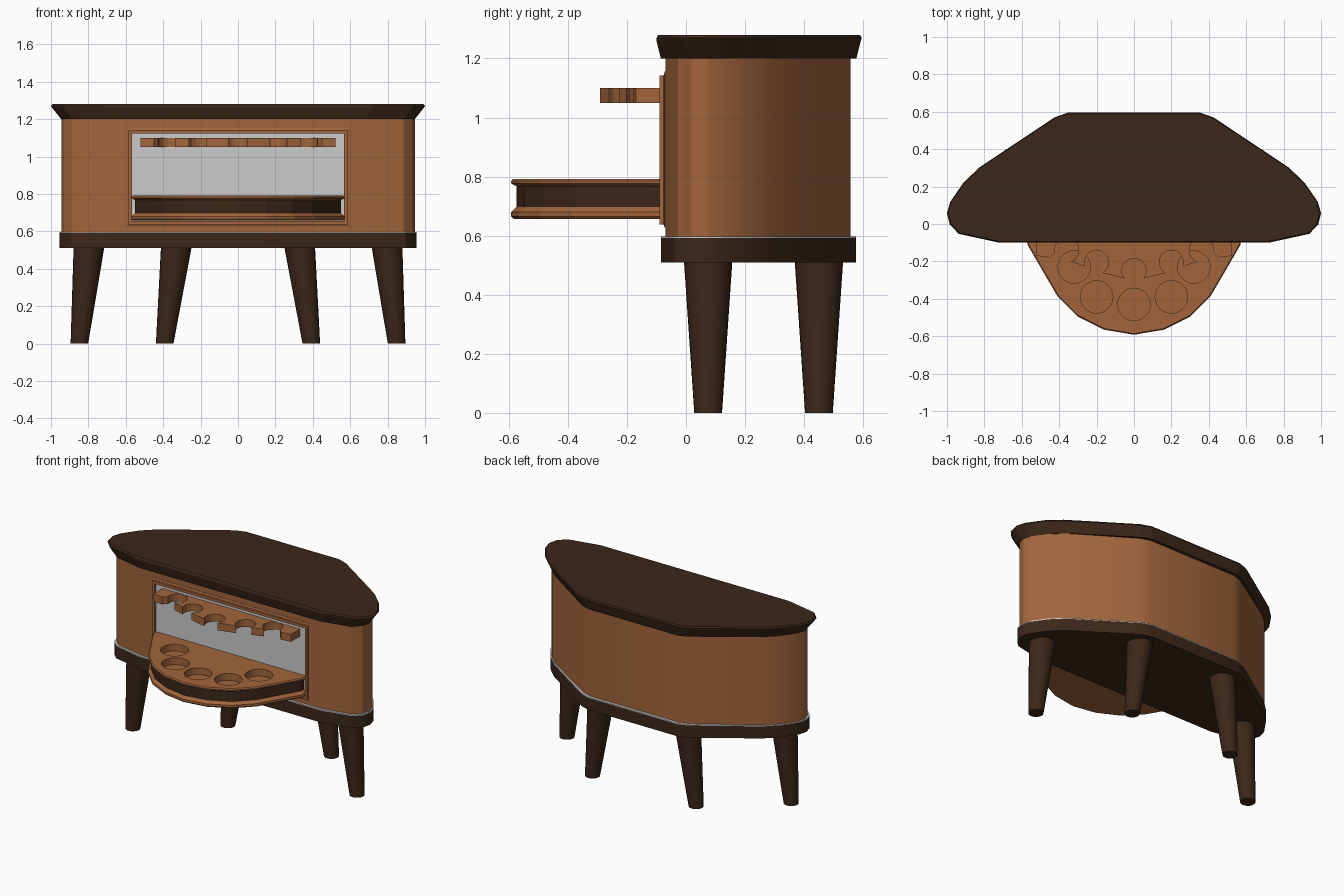
import bpy, bmesh
from math import radians, sin, cos
from mathutils import Vector

if "Cube" in bpy.data.objects:
    bpy.data.objects.remove(bpy.data.objects["Cube"])


def material(name, rgb):
    m = bpy.data.materials.new(name)
    m.diffuse_color = (*rgb, 1)
    m.use_nodes = True
    m.node_tree.nodes["Principled BSDF"].inputs["Base Color"].default_value = m.diffuse_color
    return m


wood = material("light_wood", (0.36, 0.13, 0.045))
dark = material("dark_wood", (0.045, 0.02, 0.01))


def loft(name, rings, mats=(), closed_ends=True, smooth=None, wrap=False):
    """Skin a stack of equal-length rings of 3D points."""
    bm = bmesh.new()
    loops = [[bm.verts.new(p) for p in ring] for ring in rings]
    pairs = list(zip(loops, loops[1:]))
    if wrap:
        pairs.append((loops[-1], loops[0]))
    for a, b in pairs:
        for i in range(len(a)):
            j = (i + 1) % len(a)
            bm.faces.new((a[i], a[j], b[j], b[i]))
    if closed_ends and not wrap:
        bm.faces.new(loops[0])
        bm.faces.new(loops[-1])
    bmesh.ops.recalc_face_normals(bm, faces=bm.faces)
    me = bpy.data.meshes.new(name)
    bm.to_mesh(me)
    bm.free()
    ob = bpy.data.objects.new(name, me)
    bpy.context.collection.objects.link(ob)
    for m in mats:
        me.materials.append(m)
    if smooth:
        bpy.ops.object.select_all(action='DESELECT')
        ob.select_set(True)
        bpy.context.view_layer.objects.active = ob
        bpy.ops.object.shade_smooth_by_angle(angle=radians(smooth))
    return ob


def mirrored(half):
    """Mirror a half outline across x = 0, keeping it one loop."""
    return half + [(-x, y) for x, y in reversed(half) if x > 1e-6]


# shared cabinet plan: half outline from front to back
PLAN = mirrored([(0.72, -0.097), (0.937, -0.05), (0.985, 0.0), (1.0, 0.06), (0.983, 0.12),
                 (0.91, 0.225), (0.825, 0.305), (0.69, 0.395), (0.425, 0.57), (0.355, 0.595)])


def plan(hx, y0, y1, z):
    """Cabinet plan fitted to a half width and a y range."""
    return [(x * hx, y0 + (y + 0.097) / 0.692 * (y1 - y0), z) for x, y in PLAN]


# cabinet
loft("base", [plan(0.955, -0.085, 0.575, 0.51), plan(0.955, -0.085, 0.575, 0.592)], [dark], smooth=30)
loft("base_top_plate", [plan(0.955, -0.085, 0.575, 0.592), plan(0.955, -0.085, 0.575, 0.598)])
loft("body", [plan(0.945, -0.07, 0.557, 0.598), plan(0.945, -0.07, 0.557, 1.2)], [wood], smooth=30)
loft("top", [plan(0.945, -0.085, 0.577, 1.2), plan(0.993, -0.1, 0.592, 1.26),
             plan(1.0, -0.1, 0.595, 1.27), plan(0.992, -0.094, 0.589, 1.28)], [dark])

# splayed tapered legs
for label, y, top_x, foot_x in (("front", 0.075, 0.797, 0.848), ("back", 0.45, 0.33, 0.392)):
    for side, s in (("right", 1), ("left", -1)):
        rings = [[(s * x + r * cos(radians(a)), y + r * sin(radians(a)), z) for a in range(0, 360, 15)]
                 for x, r, z in ((foot_x, 0.047, 0), (top_x, 0.082, 0.515))]
        loft(f"{label}_leg_{side}", rings, [dark], smooth=30)


# opening frame and its grey panel
def rect(hx, z0, z1, y):
    return [(-hx, y, z0), (hx, y, z0), (hx, y, z1), (-hx, y, z1)]


loft("opening_frame", [rect(0.602, 0.627, 1.155, -0.066), rect(0.602, 0.627, 1.155, -0.072),
                       rect(0.586, 0.637, 1.142, -0.076), rect(0.586, 0.637, 1.142, -0.09),
                       rect(0.568, 0.655, 1.124, -0.09), rect(0.568, 0.655, 1.124, -0.066)],
     [wood], wrap=True)
loft("opening_panel", [rect(0.568, 0.655, 1.124, -0.068), rect(0.568, 0.655, 1.124, -0.073)])

# swing-out tray with a recessed dark band
TRAY = mirrored([(0, -0.592), (0.16, -0.565), (0.30, -0.495), (0.41, -0.385),
                 (0.48, -0.265), (0.57, -0.11), (0.57, -0.073)])


def tray_ring(k, z):
    return [(x * k, -0.073 + (y + 0.073) * k, z) for x, y in TRAY]


tray = loft("tray", [tray_ring(k, z) for k, z in
                     ((0.985, 0.657), (1, 0.665), (1, 0.68), (0.965, 0.698),
                      (0.965, 0.767), (1, 0.777), (1, 0.785), (0.988, 0.792))], [wood, dark])
for f in tray.data.polygons:
    if 0.7 < f.center.z < 0.76:
        f.material_index = 1

# round glass recesses cut into the tray
for cx, cy in ((-0.32, -0.23), (-0.2, -0.39), (0, -0.43), (0.2, -0.39), (0.32, -0.23)):
    rings = [[(cx + 0.087 * cos(radians(a)), cy + 0.087 * sin(radians(a)), z)
              for a in range(0, 360, 15)] for z in (0.745, 0.85)]
    cutter = loft("recess_cutter", rings, [wood])
    cutter.hide_render = True
    mod = tray.modifiers.new("recess", 'BOOLEAN')
    mod.operation, mod.object, mod.solver = 'DIFFERENCE', cutter, 'EXACT'
    bpy.context.view_layer.objects.active = tray
    bpy.ops.object.modifier_apply(modifier=mod.name)
    bpy.data.objects.remove(cutter)

# stemware rack: slotted shelf with open round notches
half = []
for cx, cy, tilt in ((0, -0.25, 0), (0.2, -0.205, 20), (0.36, -0.14, 30)):
    start, end = tilt - 140, tilt - 400 + 360
    sweep = 130 if cx == 0 else 260
    first = 90 if cx == 0 else start
    for i in range(13):
        # run around the closed side of the notch
        a = radians(first - sweep * i / 12)
        half.append((cx + 0.065 * cos(a), cy + 0.065 * sin(a)))
half += [(0.45, -0.18), (0.52, -0.17), (0.52, -0.073)]
loft("glass_rack", [[(x, y, z) for x, y in mirrored(half)] for z in (1.05, 1.1)], [wood])
